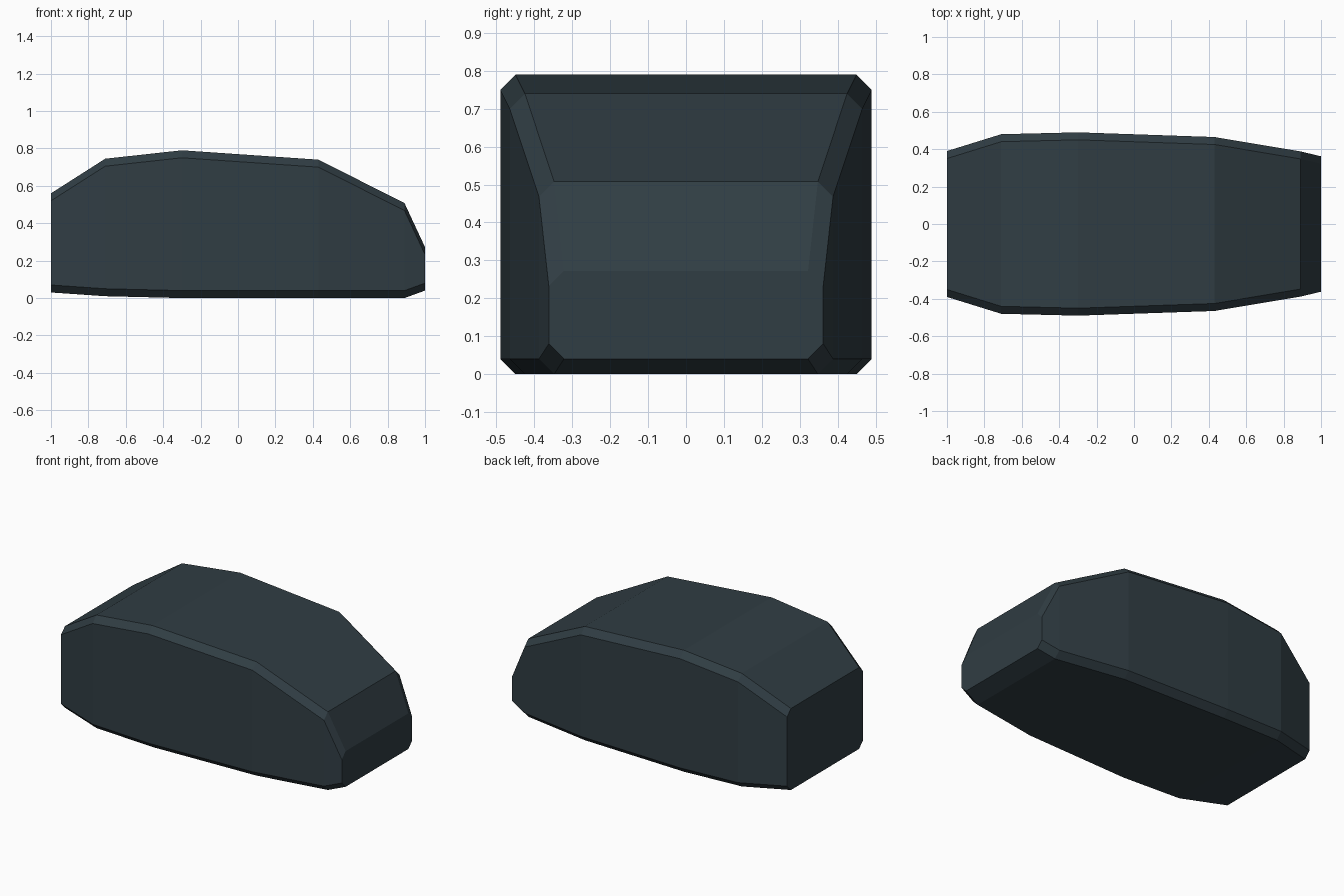
import bpy
import bmesh

cube = bpy.data.objects.get("Cube")
if cube:
    bpy.data.objects.remove(cube, do_unlink=True)

# One dark slate colour for the whole shell
COLOUR = (0.030, 0.047, 0.057, 1)
slate = bpy.data.materials.new("dark slate")
slate.use_nodes = True
slate.diffuse_color = COLOUR
slate.node_tree.nodes["Principled BSDF"].inputs["Base Color"].default_value = COLOUR

# Stations along the length: x, half width, bottom, top
STATIONS = [
    (-1.0, 0.39, 0.03, 0.56),
    (-0.71, 0.48, 0.01, 0.745),
    (-0.30, 0.49, 0.0, 0.79),
    (0.43, 0.465, 0.0, 0.74),
    (0.89, 0.388, 0.0, 0.508),
    (1.0, 0.362, 0.04, 0.272),
]
CHAMFER = 0.04


def section(bm, x, w, lo, hi):
    """Rectangle across the length with cut corners."""
    c = CHAMFER
    half = [(w - c, lo), (w, lo + c), (w, hi - c), (w - c, hi)]
    ring = half + [(-y, z) for y, z in reversed(half)]
    return [bm.verts.new((x, y, z)) for y, z in ring]


# Shell: loft through the sections, closed by flat end caps
bm = bmesh.new()
rings = [section(bm, *s) for s in STATIONS]
for a, b in zip(rings, rings[1:]):
    for i in range(len(a)):
        j = (i + 1) % len(a)
        bm.faces.new((a[i], a[j], b[j], b[i]))
bm.faces.new(rings[0])
bm.faces.new(rings[-1])
bmesh.ops.recalc_face_normals(bm, faces=bm.faces)

mesh = bpy.data.meshes.new("rounded_shell")
bm.to_mesh(mesh)
bm.free()
mesh.materials.append(slate)
shell = bpy.data.objects.new("rounded_shell", mesh)
bpy.context.collection.objects.link(shell)
